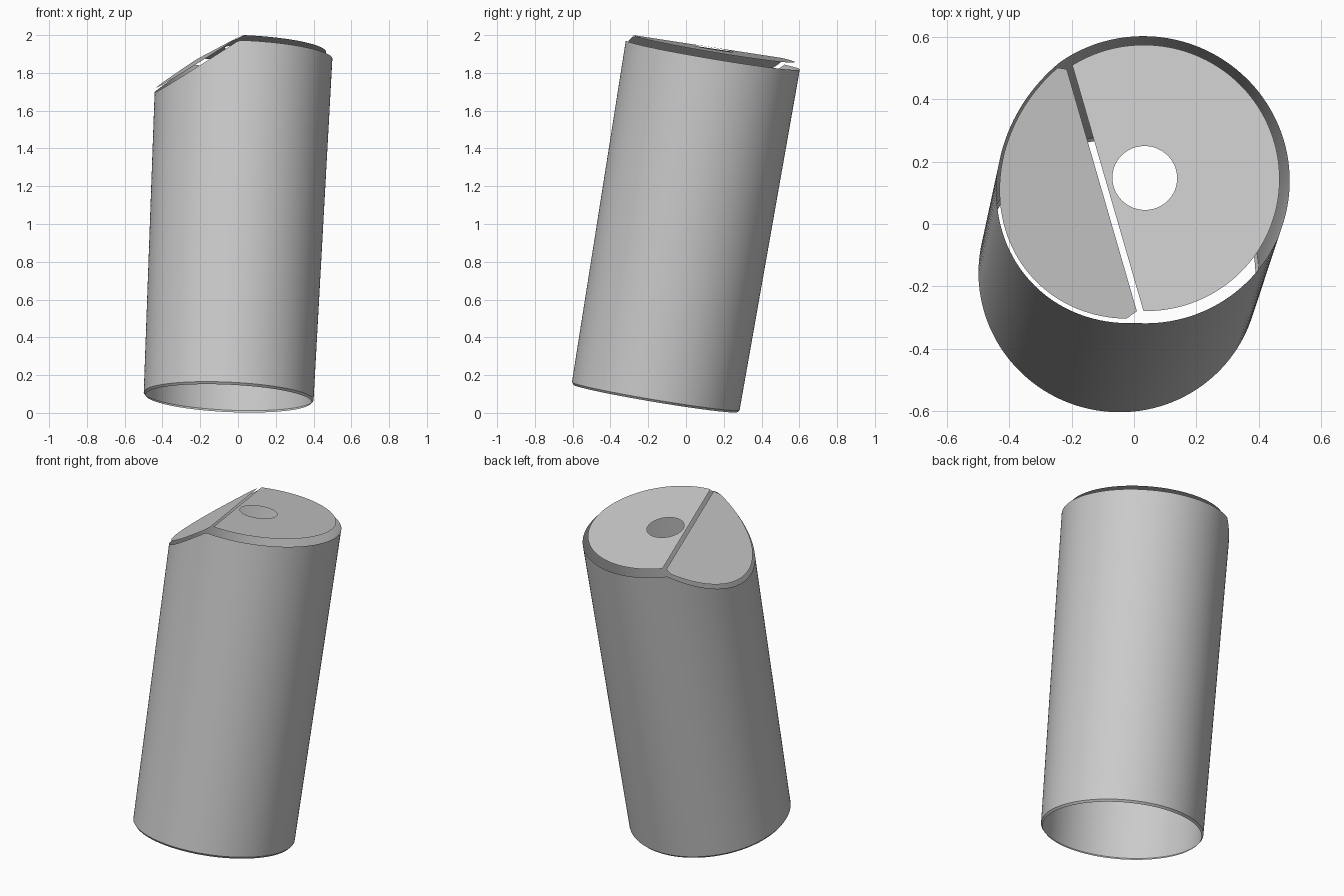
import bpy, bmesh, math
from mathutils import Vector

cube = bpy.data.objects.get("Cube")
if cube:
    bpy.data.objects.remove(cube)

# Single grey material
grey = bpy.data.materials.new("plain_grey")
grey.use_nodes = True
color = (0.6, 0.6, 0.6, 1)
grey.diffuse_color = color
grey.node_tree.nodes["Principled BSDF"].inputs["Base Color"].default_value = color

# Leaning axis: local z runs along the tube
SEG = 144
BASE = Vector((-0.05, -0.162, 0.077))
AXIS = Vector((0.083, 0.304, 1.818))
RIM_H = AXIS.length
TOP_H = RIM_H + 0.034
R_BASE, R_RIM, R_PLATE, R_HOLE = 0.45, 0.467, 0.433, 0.104
ROT = Vector((0, 0, 1)).rotation_difference(AXIS.normalized())


def to_local(p):
    return ROT.inverted() @ (Vector(p) - BASE)


# Crest line between the flat top and the slanted facet
crest_a = to_local((0.02, -0.28, 1.998))
crest_b = to_local((-0.207, 0.505, 1.88))
along = (crest_b - crest_a).to_2d().normalized()
left = Vector((-along.y, along.x))
slant_n = ROT.inverted() @ Vector((-0.645, -0.03, 1))
slope = -slant_n.to_2d().dot(left) / slant_n.z


def dist(p):
    return (Vector(p[:2]) - crest_a.to_2d()).dot(left)


def slant_h(p):
    return TOP_H + slope * dist(p)


def ring(r, n=SEG):
    return [Vector((r * math.cos(2 * math.pi * i / n),
                    r * math.sin(2 * math.pi * i / n))) for i in range(n)]


def crest_ends(offset, r):
    """Two points where a line parallel to the crest meets a circle."""
    shift = crest_a.to_2d().dot(left) + offset
    half = math.sqrt(r * r - shift * shift)
    return [left * shift + along * half, left * shift - along * half]


def finish(name, bm):
    for v in bm.verts:
        v.co = ROT @ v.co + BASE
    mesh = bpy.data.meshes.new(name)
    bm.to_mesh(mesh)
    bm.free()
    mesh.materials.append(grey)
    obj = bpy.data.objects.new(name, mesh)
    bpy.context.collection.objects.link(obj)
    bpy.ops.object.select_all(action='DESELECT')
    obj.select_set(True)
    bpy.context.view_layer.objects.active = obj
    bpy.ops.object.shade_smooth_by_angle(angle=math.radians(25))


# Tube wall, open at both ends, with a small inward lip at the bottom
bm = bmesh.new()
rows = [[bm.verts.new((*p, 0)) for p in ring(R_BASE - 0.01)],
        [bm.verts.new((*p, 0.012)) for p in ring(R_BASE)],
        [bm.verts.new((*p, min(RIM_H, slant_h(p) - 0.018))) for p in ring(R_RIM)]]
for low, high in zip(rows, rows[1:]):
    for i in range(SEG):
        j = (i + 1) % SEG
        bm.faces.new((low[i], low[j], high[j], high[i]))
# Keep the taper straight where the wall is cut lower
for v in rows[2]:
    r = R_BASE + (R_RIM - R_BASE) * v.co.z / RIM_H
    v.co.xy = v.co.xy.normalized() * r
finish("tube_wall", bm)


def by_angle(points):
    mid = sum(points, Vector((0, 0))) / len(points)
    return sorted(points, key=lambda p: math.atan2(p.y - mid.y, p.x - mid.x))


# Flat top plate with its round hole
bm = bmesh.new()
outline = by_angle([p for p in ring(R_PLATE) if dist(p) < -0.012] + crest_ends(-0.01, R_PLATE))
edges = []
for loop in (outline, ring(R_HOLE, 64)):
    verts = [bm.verts.new((*p, TOP_H)) for p in loop]
    edges += [bm.edges.new((verts[i - 1], verts[i])) for i in range(len(verts))]
bmesh.ops.triangle_fill(bm, edges=edges, use_beauty=True, normal=(0, 0, 1))
bmesh.ops.recalc_face_normals(bm, faces=bm.faces)
if bm.faces[:][0].normal.z < 0:
    bmesh.ops.reverse_faces(bm, faces=bm.faces)
finish("top_plate", bm)

# Slanted facet plate with clipped corners at the crest
bm = bmesh.new()
outline = by_angle([p for p in ring(R_RIM - 0.011) if dist(p) > 0.035] + crest_ends(0.01, R_PLATE))
bm.faces.new([bm.verts.new((*p, slant_h(p))) for p in outline])
finish("slanted_plate", bm)
